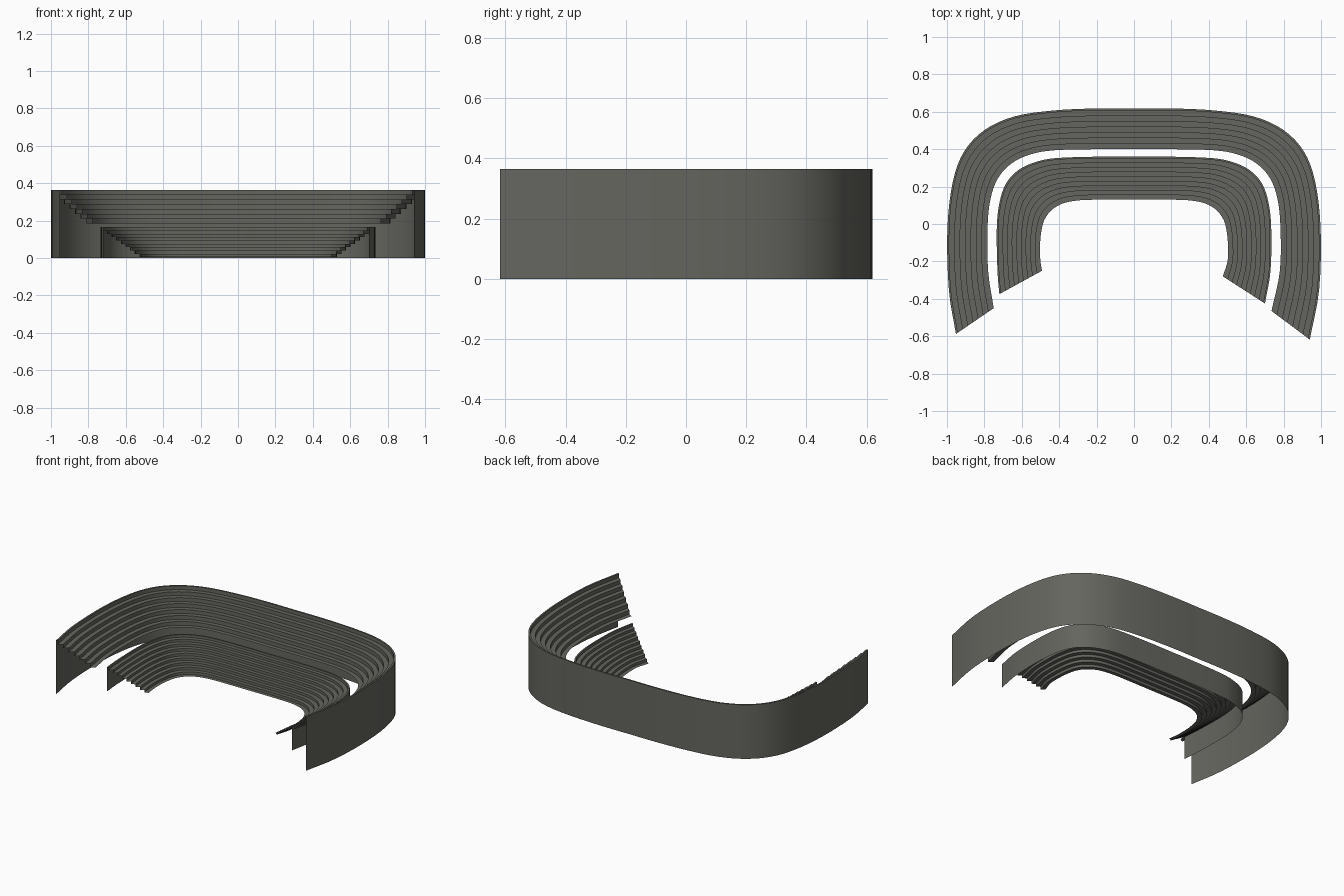
import bpy
import bmesh
import math
from mathutils import Vector

cube = bpy.data.objects.get("Cube")
if cube:
    bpy.data.objects.remove(cube, do_unlink=True)

mat = bpy.data.materials.new("dark warm grey")
mat.use_nodes = True
COLOUR = (0.13, 0.13, 0.115, 1)
mat.diffuse_color = COLOUR
mat.node_tree.nodes["Principled BSDF"].inputs["Base Color"].default_value = COLOUR


def smooth_path(points, cuts=4):
    """Catmull-Rom curve through the points."""
    p = [2 * points[0] - points[1]] + points + [2 * points[-1] - points[-2]]
    path = []
    for a, b, c, d in zip(p, p[1:], p[2:], p[3:]):
        for i in range(cuts):
            t = i / cuts
            path.append(0.5 * (2 * b + (c - a) * t + (2 * a - 5 * b + 4 * c - d) * t ** 2
                               + (3 * b - a - 3 * c + d) * t ** 3))
    return path + [points[-1]]


def outline(half, left_end):
    """Mirror a half outline (back centre to right end); the left end stops on its own point."""
    right = [Vector(p) for p in half]
    left = [Vector((-p.x, p.y)) for p in right[1:]]
    left[-1] = Vector(left_end)
    return smooth_path(left[::-1] + right)


def stepped_profile(steps, z_low, z_high, rim):
    """Treads and risers from the inner to the outer edge, a thin rim, then the back wall."""
    rise = (z_high - z_low) / steps
    profile = []
    for i in range(steps):
        z = z_low + i * rise
        profile += [(i / steps * (1 - rim), z), ((i + 1) / steps * (1 - rim), z)]
    return profile + [(1 - rim, z_high), (1, z_high), (1, 0)]


def build_tier(name, inner, outer, profile):
    """Loft the profile between the inner and outer outlines as an open shell."""
    bm = bmesh.new()
    rows = []
    for t, z in profile:
        rows.append([bm.verts.new((*a.lerp(b, t), z)) for a, b in zip(inner, outer)])
    for low, high in zip(rows, rows[1:]):
        for i in range(len(low) - 1):
            bm.faces.new((low[i], low[i + 1], high[i + 1], high[i]))
    mesh = bpy.data.meshes.new(name)
    bm.to_mesh(mesh)
    bm.free()
    mesh.materials.append(mat)
    obj = bpy.data.objects.new(name, mesh)
    bpy.context.collection.objects.link(obj)
    bpy.ops.object.select_all(action="DESELECT")
    obj.select_set(True)
    bpy.context.view_layer.objects.active = obj
    bpy.ops.object.shade_smooth_by_angle(angle=math.radians(35))


# Lower seating tier
lower_inner = outline([(0, .13), (.2, .13), (.3, .126), (.38, .11), (.44, .075), (.48, .02),
                       (.497, -.05), (.503, -.13), (.5, -.2), (.475, -.28)], (-.492, -.25))
lower_outer = outline([(0, .36), (.2, .36), (.42, .352), (.53, .33), (.62, .287), (.685, .215),
                       (.72, .11), (.734, -.03), (.73, -.25), (.7, -.425)], (-.72, -.375))
build_tier("lower_tier", lower_inner, lower_outer, stepped_profile(9, 0.005, 0.165, 0.04))

# Upper seating tier
upper_inner = outline([(0, .4), (.2, .4), (.43, .394), (.56, .37), (.66, .32), (.73, .24),
                       (.768, .13), (.783, -.02), (.78, -.25), (.735, -.465)], (-.75, -.45))
upper_outer = outline([(0, .618), (.2, .618), (.43, .607), (.64, .575), (.8, .502), (.91, .385),
                       (.97, .22), (.998, -.03), (.99, -.35), (.94, -.618)], (-.952, -.588))
build_tier("upper_tier", upper_inner, upper_outer, stepped_profile(7, 0.185, 0.365, 0.05))
